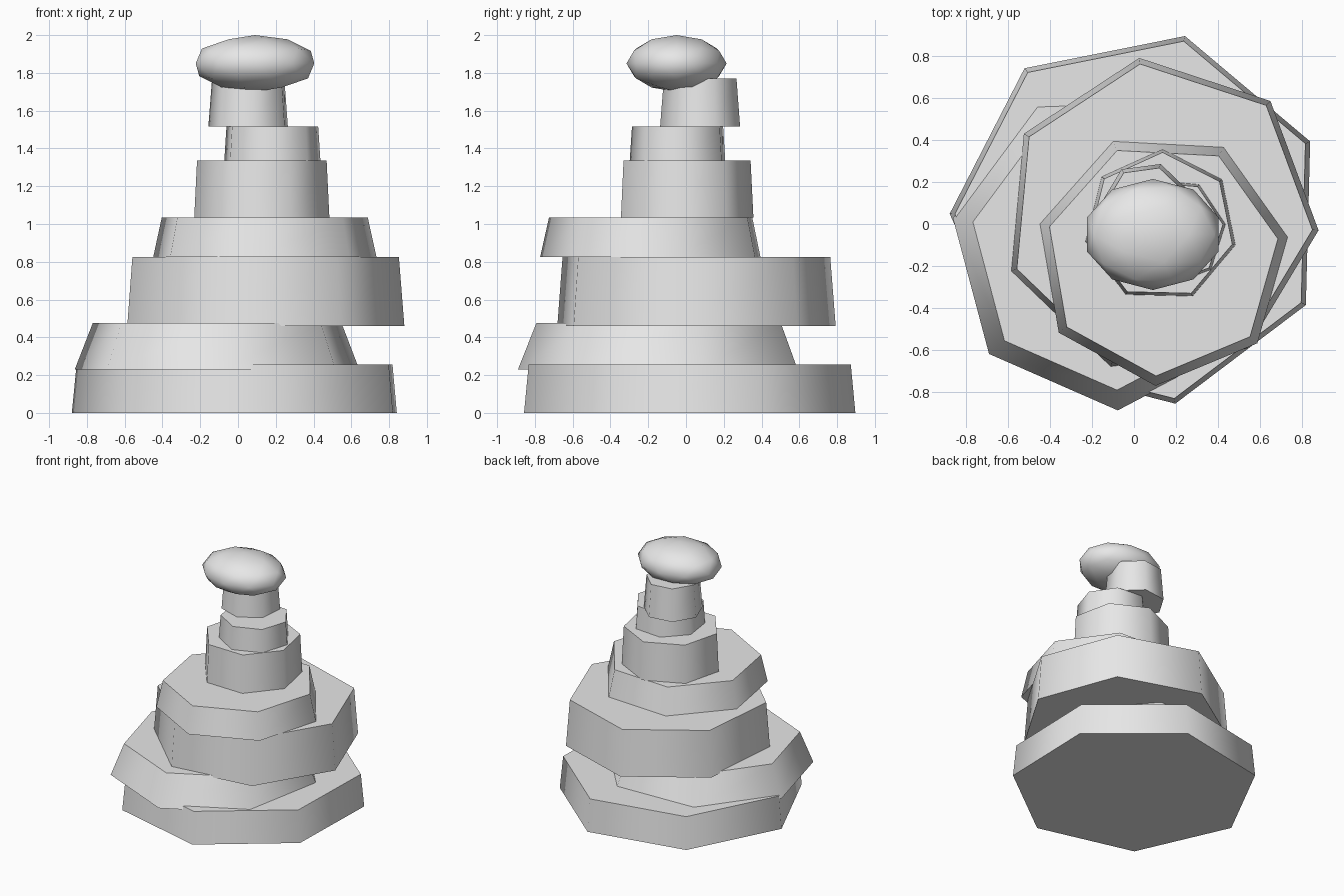
import bpy
import bmesh
from math import cos, sin, tau, radians

SIDES = 7

cube = bpy.data.objects.get("Cube")
if cube:
    bpy.data.objects.remove(cube, do_unlink=True)

# Single plain stone colour
stone = bpy.data.materials.new("stone_grey")
stone.use_nodes = True
grey = (0.8, 0.8, 0.8, 1.0)
stone.diffuse_color = grey
stone.node_tree.nodes["Principled BSDF"].inputs["Base Color"].default_value = grey


def finish(name, bm):
    """Turn the bmesh into a smooth object with sharp rims."""
    bmesh.ops.recalc_face_normals(bm, faces=bm.faces)
    mesh = bpy.data.meshes.new(name)
    bm.to_mesh(mesh)
    bm.free()
    mesh.materials.append(stone)
    obj = bpy.data.objects.new(name, mesh)
    bpy.context.collection.objects.link(obj)
    bpy.ops.object.select_all(action="DESELECT")
    obj.select_set(True)
    bpy.context.view_layer.objects.active = obj
    bpy.ops.object.shade_smooth_by_angle(angle=radians(60))
    return obj


def slab(name, x, y, low, high, r_low, r_high, turn):
    """Tapered seven-sided block, its first corner turned from +x."""
    bm = bmesh.new()
    rings = []
    for z, r in ((low, r_low), (high, r_high)):
        angles = [radians(turn) + tau * i / SIDES for i in range(SIDES)]
        rings.append([bm.verts.new((x + r * cos(a), y + r * sin(a), z)) for a in angles])
    bottom, top = rings
    bm.faces.new(bottom[::-1])
    bm.faces.new(top)
    for i in range(SIDES):
        j = (i + 1) % SIDES
        bm.faces.new((bottom[i], bottom[j], top[j], top[i]))
    return finish(name, bm)


# Stacked slabs: centre x, y, bottom, top, lower radius, upper radius, turn
slab("base_slab", 0.02, 0.025, 0.0, 0.255, 0.90, 0.875, 24.2)
slab("second_slab", -0.105, -0.117, 0.23, 0.475, 0.773, 0.676, 14.9)
slab("third_slab", 0.125, 0.04, 0.46, 0.825, 0.759, 0.73, -5.3)
slab("fourth_slab", 0.135, -0.166, 0.825, 1.035, 0.607, 0.56, 9.8)
slab("fifth_slab", 0.128, -0.01, 1.035, 1.335, 0.367, 0.352, -14.2)
slab("sixth_slab", 0.177, -0.037, 1.335, 1.515, 0.262, 0.25, 8.0)
slab("seventh_slab", 0.06, 0.079, 1.515, 1.77, 0.218, 0.198, 20.6)

# Flattened boulder on top
bm = bmesh.new()
bmesh.ops.create_icosphere(bm, subdivisions=2, radius=1.0)
bmesh.ops.scale(bm, vec=(0.33, 0.265, 0.15), verts=bm.verts)
bmesh.ops.translate(bm, vec=(0.09, -0.05, 1.85), verts=bm.verts)
finish("top_boulder", bm)
